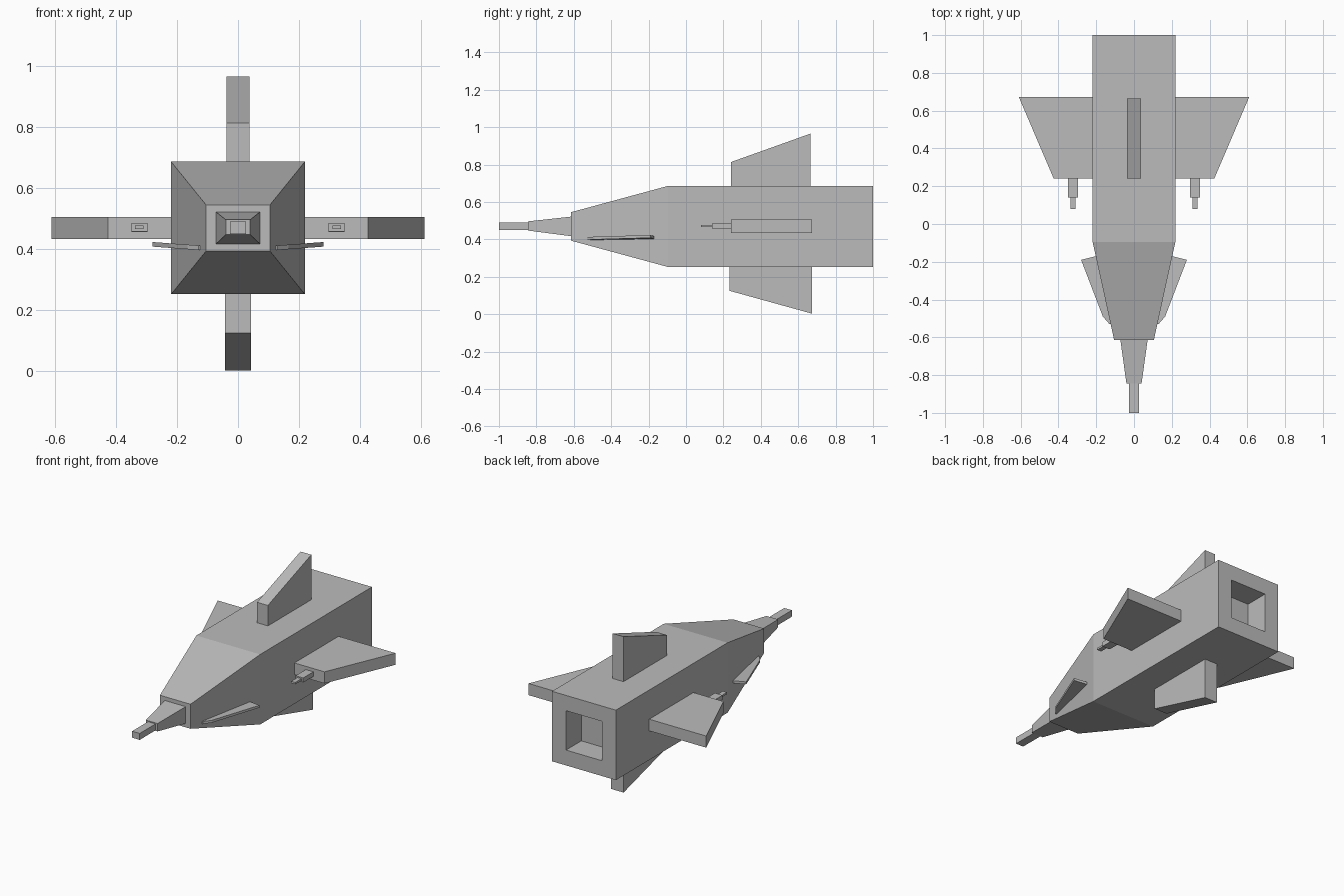
import bpy, bmesh

if "Cube" in bpy.data.objects:
    bpy.data.objects.remove(bpy.data.objects["Cube"], do_unlink=True)

# Single hull colour
grey = bpy.data.materials.new("hull_grey")
grey.use_nodes = True
COLOR = (0.5, 0.5, 0.5, 1)
grey.diffuse_color = COLOR
grey.node_tree.nodes["Principled BSDF"].inputs["Base Color"].default_value = COLOR


def skin(name, rings):
    """Join matching rings of points into a closed, flat-shaded solid."""
    bm = bmesh.new()
    loops = [[bm.verts.new(p) for p in ring] for ring in rings]
    n = len(loops[0])
    for a, b in zip(loops, loops[1:]):
        for i in range(n):
            j = (i + 1) % n
            bm.faces.new((a[i], a[j], b[j], b[i]))
    bm.faces.new(loops[0])
    bm.faces.new(loops[-1])
    bmesh.ops.recalc_face_normals(bm, faces=bm.faces)
    mesh = bpy.data.meshes.new(name)
    bm.to_mesh(mesh)
    bm.free()
    mesh.materials.append(grey)
    obj = bpy.data.objects.new(name, mesh)
    bpy.context.collection.objects.link(obj)
    return obj


def loft(name, sections, cx=0):
    """Rectangular sections along y: (y, half width, bottom, top)."""
    return skin(name, [[(cx - w, y, lo), (cx + w, y, lo), (cx + w, y, hi), (cx - w, y, hi)]
                       for y, w, lo, hi in sections])


def plate(name, outline, lo, hi, side=1, slope=0):
    """Horizontal slab from an xy outline, optionally rising outward."""
    return skin(name, [[(side * x, y, z + slope * x) for x, y in outline] for z in (lo, hi)])


def fin(name, outline, half):
    """Upright slab from a yz outline."""
    return skin(name, [[(x, y, z) for y, z in outline] for x in (-half, half)])


# Fuselage, with the exhaust recess folded into the rear
loft("fuselage", [(-0.615, 0.105, 0.393, 0.545), (-0.095, 0.219, 0.252, 0.686),
                  (1.0, 0.219, 0.252, 0.686), (1.0, 0.123, 0.347, 0.591),
                  (0.85, 0.123, 0.347, 0.591)])

# Nose and its probe
loft("nose_cone", [(-0.845, 0.04, 0.447, 0.496), (-0.6, 0.074, 0.415, 0.523)])
loft("nose_probe", [(-1.0, 0.026, 0.45, 0.49), (-0.82, 0.026, 0.45, 0.49)])

# Vertical fins
fin("top_fin", [(0.24, 0.66), (0.24, 0.813), (0.665, 0.965), (0.665, 0.66)], 0.037)
fin("bottom_fin", [(0.232, 0.28), (0.232, 0.125), (0.673, 0.003), (0.673, 0.28)], 0.043)

# Wings, canards and wing guns
for label, side in (("left", 1), ("right", -1)):
    plate(label + "_wing", [(0.18, 0.24), (0.425, 0.24), (0.61, 0.673), (0.18, 0.673)],
          0.433, 0.505, side)
    plate(label + "_canard", [(0.1, -0.53), (0.13, -0.53), (0.165, -0.49),
                              (0.28, -0.19), (0.2, -0.17), (0.1, -0.17)],
          0.387, 0.402, side, 0.075)
    x = side * 0.323
    loft(label + "_gun_body", [(0.14, 0.026, 0.457, 0.485), (0.26, 0.026, 0.455, 0.485)], x)
    loft(label + "_gun_barrel", [(0.08, 0.014, 0.465, 0.477), (0.15, 0.014, 0.465, 0.477)], x)
